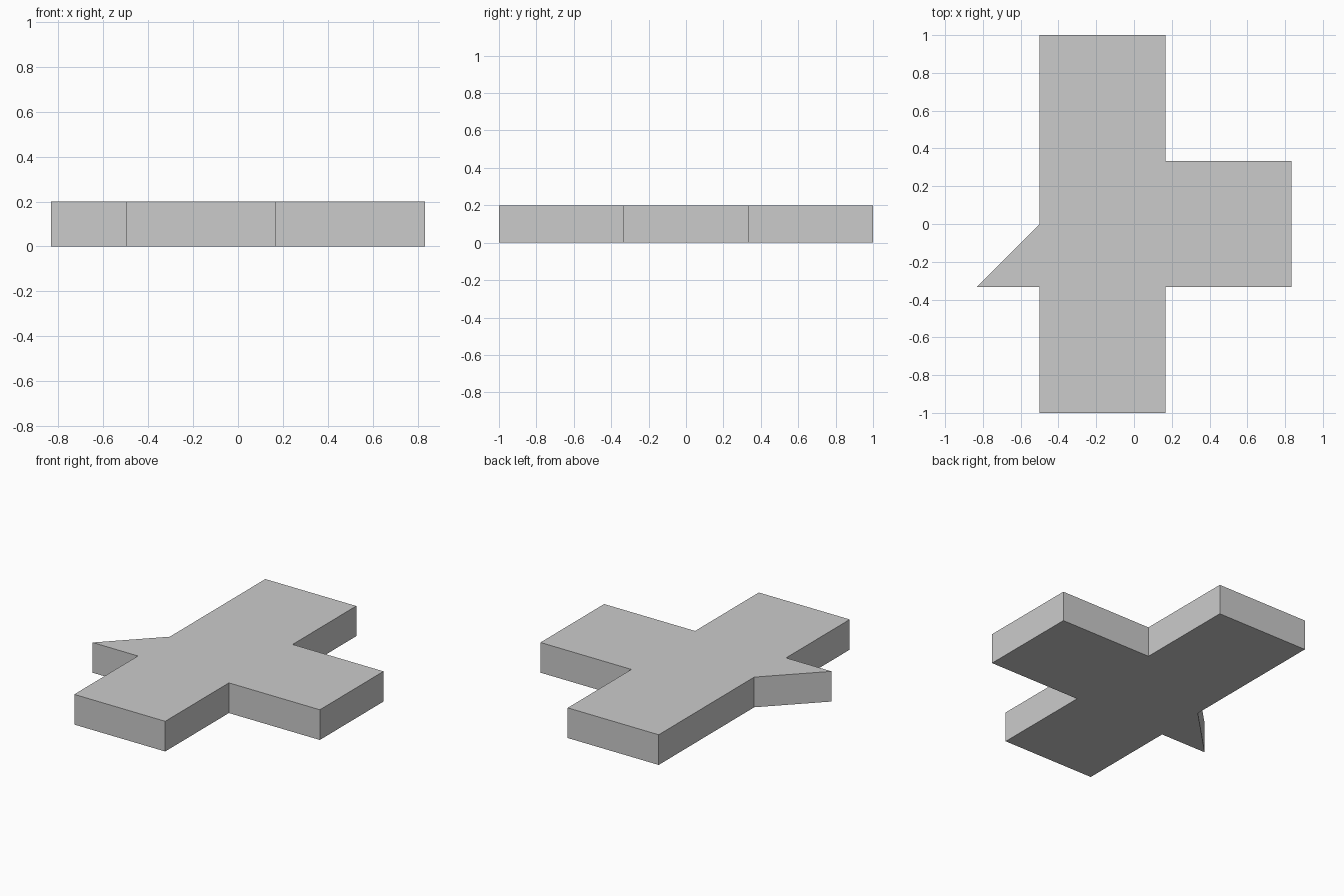
import bpy, bmesh

if "Cube" in bpy.data.objects:
    bpy.data.objects.remove(bpy.data.objects["Cube"])

T = 1 / 3          # grid unit of the outline
HEIGHT = 0.2

# Plate outline, counter-clockwise from the front left corner, in thirds
outline = [(-1.5, -3), (0.5, -3), (0.5, -1), (2.5, -1), (2.5, 1), (0.5, 1),
           (0.5, 3), (-1.5, 3), (-1.5, 0), (-2.5, -1), (-1.5, -1)]


def extruded_plate(name, points, height):
    bm = bmesh.new()
    base = bm.faces.new([bm.verts.new((x * T, y * T, 0)) for x, y in points])
    top = bmesh.ops.extrude_face_region(bm, geom=[base], use_keep_orig=True)
    verts = [g for g in top["geom"] if isinstance(g, bmesh.types.BMVert)]
    bmesh.ops.translate(bm, verts=verts, vec=(0, 0, height))
    bmesh.ops.recalc_face_normals(bm, faces=bm.faces)
    mesh = bpy.data.meshes.new(name)
    bm.to_mesh(mesh)
    bm.free()
    obj = bpy.data.objects.new(name, mesh)
    bpy.context.collection.objects.link(obj)
    return obj


# Flat cross-shaped plate with a pointed left arm
extruded_plate("cross_plate", outline, HEIGHT)
